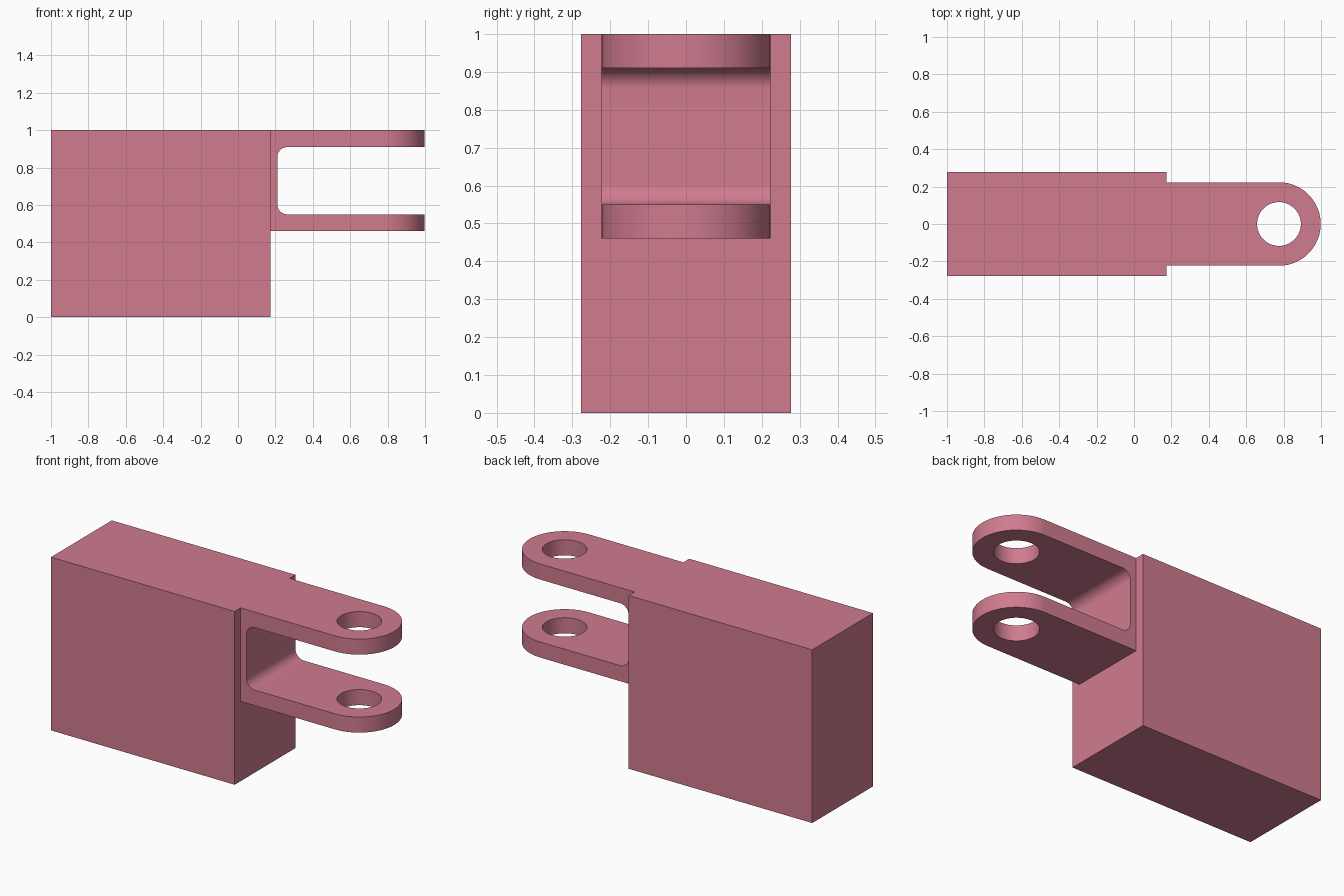
import bpy, bmesh, math
from mathutils import Vector

if "Cube" in bpy.data.objects:
    bpy.data.objects.remove(bpy.data.objects["Cube"], do_unlink=True)

pink = bpy.data.materials.new("dusty_pink")
pink.use_nodes = True
colour = (0.63, 0.20, 0.275, 1)
pink.diffuse_color = colour
pink.node_tree.nodes["Principled BSDF"].inputs["Base Color"].default_value = colour


def prism(name, points, direction):
    """Extrude a closed 3D outline along a direction."""
    bm = bmesh.new()
    face = bm.faces.new([bm.verts.new(p) for p in points])
    ext = bmesh.ops.extrude_face_region(bm, geom=[face])
    verts = [g for g in ext["geom"] if isinstance(g, bmesh.types.BMVert)]
    bmesh.ops.translate(bm, verts=verts, vec=Vector(direction))
    bmesh.ops.recalc_face_normals(bm, faces=bm.faces)
    mesh = bpy.data.meshes.new(name)
    bm.to_mesh(mesh)
    bm.free()
    mesh.materials.append(pink)
    ob = bpy.data.objects.new(name, mesh)
    bpy.context.collection.objects.link(ob)
    return ob


def arc(cx, cy, r, start, end, n):
    """Points along an arc, angles in degrees."""
    angles = [math.radians(start + (end - start) * i / n) for i in range(n + 1)]
    return [(cx + r * math.cos(a), cy + r * math.sin(a)) for a in angles]


def select(ob):
    bpy.ops.object.select_all(action='DESELECT')
    ob.select_set(True)
    bpy.context.view_layer.objects.active = ob


def boolean(ob, helper, operation):
    """Apply a boolean and discard the helper."""
    helper.hide_render = True
    mod = ob.modifiers.new("boolean", 'BOOLEAN')
    mod.object, mod.operation, mod.solver = helper, operation, 'EXACT'
    select(ob)
    bpy.ops.object.modifier_apply(modifier=mod.name)
    bpy.data.objects.remove(helper, do_unlink=True)


# Main dimensions
JOIN, BODY_W, FORK_W = 0.173, 0.277, 0.223
PIN_X, PIN_R = 0.775, 0.117
FORK_Z, TOP = 0.46, 1.0
SLOT_X, SLOT_LOW, SLOT_HIGH, FILLET = 0.21, 0.55, 0.91, 0.055

# Solid rectangular block
prism("body_block", [(-1, -BODY_W, 0), (JOIN, -BODY_W, 0),
                     (JOIN, BODY_W, 0), (-1, BODY_W, 0)], (0, 0, TOP))

# Fork: U-shaped side profile with filleted inner corners
side = [(JOIN, FORK_Z), (1.1, FORK_Z), (1.1, SLOT_LOW)]
side += arc(SLOT_X + FILLET, SLOT_LOW + FILLET, FILLET, 270, 180, 16)
side += arc(SLOT_X + FILLET, SLOT_HIGH - FILLET, FILLET, 180, 90, 16)
side += [(1.1, SLOT_HIGH), (1.1, TOP), (JOIN, TOP)]
fork = prism("clevis_fork", [(x, -0.3, z) for x, z in side], (0, 0.6, 0))

# Plan outline with rounded ends, then the pin hole through both arms
plan = [(0, FORK_W), (0, -FORK_W)]
plan += arc(PIN_X, 0, FORK_W, -90, 90, 48)
boolean(fork, prism("plan_helper", [(x, y, 0.2) for x, y in plan], (0, 0, 1)), 'INTERSECT')
hole = arc(PIN_X, 0, PIN_R, 0, 360, 64)[:-1]
boolean(fork, prism("hole_helper", [(x, y, 0.2) for x, y in hole], (0, 0, 1)), 'DIFFERENCE')

# Smooth curved walls, crisp edges
select(fork)
bpy.ops.object.shade_smooth_by_angle(angle=math.radians(30))
weighted = fork.modifiers.new("weighted_normals", 'WEIGHTED_NORMAL')
weighted.keep_sharp = True
